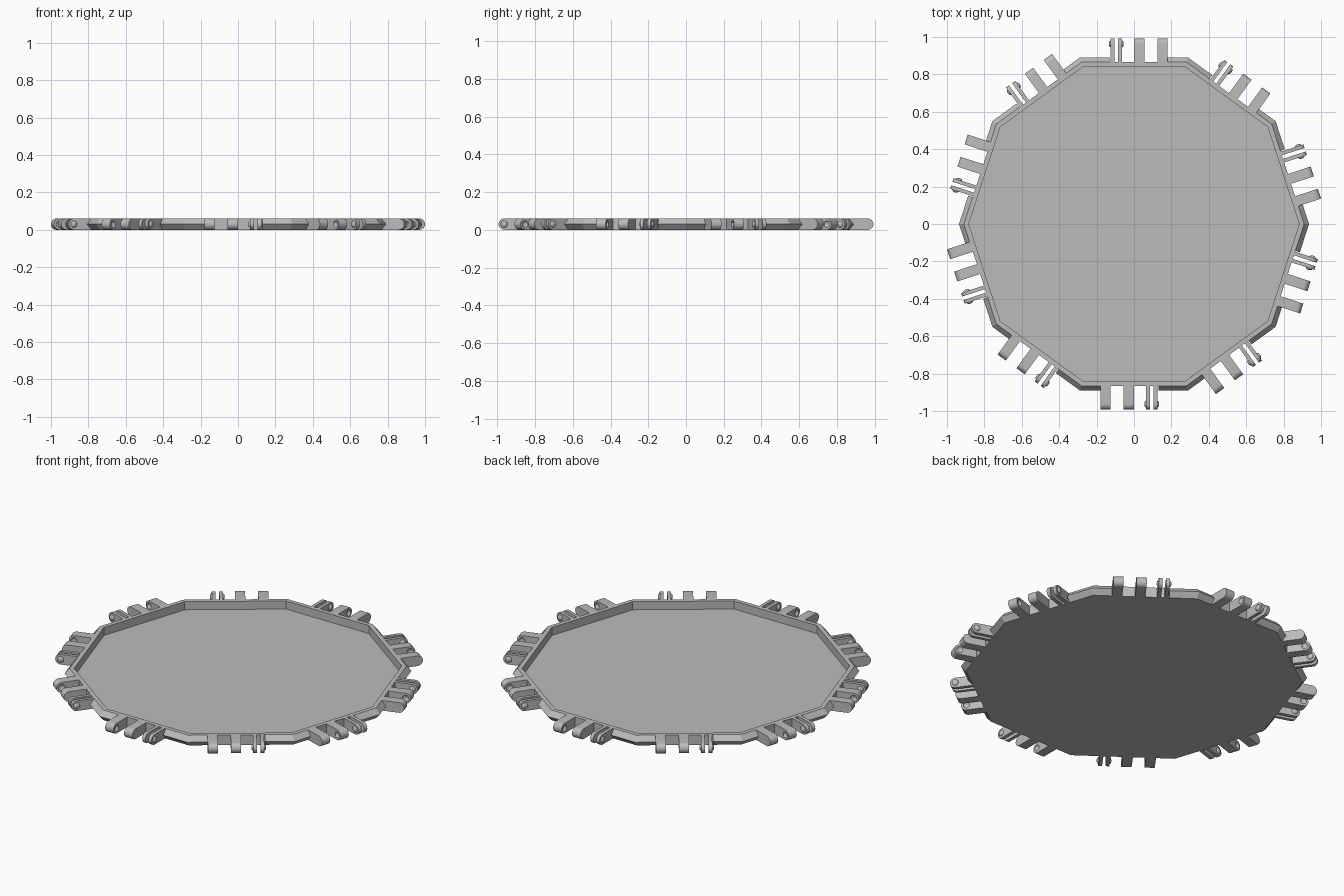
import bpy, bmesh
from math import pi, tan, cos, sin, radians
from mathutils import Matrix, Vector

cube = bpy.data.objects.get("Cube")
if cube:
    bpy.data.objects.remove(cube, do_unlink=True)

SIDES = 10
HEIGHT = 0.06
MID = HEIGHT / 2
FLOOR = 0.012
INNER, WALL, RIM = 0.84, 0.865, 0.89   # distances from centre to the flats
TIP = 0.993

grey = bpy.data.materials.new("plain grey")
grey.use_nodes = True
colour = (0.5, 0.5, 0.5, 1)
grey.diffuse_color = colour
grey.node_tree.nodes["Principled BSDF"].inputs["Base Color"].default_value = colour


def add_object(name, mesh, turn=0.0):
    obj = bpy.data.objects.new(name, mesh)
    bpy.context.collection.objects.link(obj)
    obj.rotation_euler.z = turn
    return obj


def finish(bm, name):
    bmesh.ops.recalc_face_normals(bm, faces=bm.faces)
    mesh = bpy.data.meshes.new(name)
    bm.to_mesh(mesh)
    bm.free()
    mesh.materials.append(grey)
    return mesh


def prism(bm, profile, x0, x1):
    """Extrude a (y, z) profile along x; x0 and x1 give x from y."""
    a = [bm.verts.new((x0(y), y, z)) for y, z in profile]
    b = [bm.verts.new((x1(y), y, z)) for y, z in profile]
    bm.faces.new(a)
    bm.faces.new(b)
    for i in range(len(a)):
        j = (i + 1) % len(a)
        bm.faces.new((a[i], a[j], b[j], b[i]))


def ball(bm, x, depth):
    """Flattened ball at the hinge axis."""
    place = Matrix.Translation((x, TIP - MID, MID)) @ Matrix.Diagonal((depth, 0.018, 0.018, 1))
    bmesh.ops.create_uvsphere(bm, u_segments=16, v_segments=10, radius=1, matrix=place)


# Tray: ten-sided floor with a raised wall
bm = bmesh.new()
rings = []
for flat, z in ((WALL, 0), (WALL, HEIGHT), (INNER, HEIGHT), (INNER, FLOOR)):
    r = flat / cos(pi / SIDES)
    rings.append([bm.verts.new((r * cos(2 * pi * i / SIDES), r * sin(2 * pi * i / SIDES), z))
                  for i in range(SIDES)])
for low, high in zip(rings, rings[1:]):
    for i in range(SIDES):
        j = (i + 1) % SIDES
        bm.faces.new((low[i], low[j], high[j], high[i]))
bm.faces.new(rings[0])
bm.faces.new(rings[-1])
add_object("tray", finish(bm, "tray"))

# Ridged rim on one side, mitred at the corners and open between the hinge parts
bm = bmesh.new()
ridge = [(WALL, 0), (RIM, MID), (WALL, HEIGHT)]
mitre = tan(pi / SIDES)
prism(bm, ridge, lambda y: -y * mitre, lambda y: -0.13)
prism(bm, ridge, lambda y: 0.18, lambda y: y * mitre)
rim_mesh = finish(bm, "rim_edge")

# Round-ended outline shared by all hinge parts
outline = [(WALL - 0.005, 0)]
for step in range(13):
    a = radians(-90 + step * 15)
    outline.append((TIP - MID + MID * cos(a), MID + MID * sin(a)))
outline.append((WALL - 0.005, HEIGHT))

# Thin clip plates with a nub on each outer face
bm = bmesh.new()
for x in (-0.125, -0.085):
    prism(bm, outline, lambda y: x, lambda y: x + 0.02)
for x in (-0.125, -0.065):
    ball(bm, x, 0.01)
clip_mesh = finish(bm, "clip_plates")

# Thick knuckles with facing sockets
bm = bmesh.new()
for x in (0.0, 0.125):
    prism(bm, outline, lambda y: x, lambda y: x + 0.055)
solid = add_object("knuckle_solid", finish(bm, "knuckle_solid"))
bm = bmesh.new()
for x in (0.055, 0.125):
    ball(bm, x, 0.011)
cutter = add_object("socket_cutter", finish(bm, "socket_cutter"))
cutter.hide_render = True
cut = solid.modifiers.new("sockets", "BOOLEAN")
cut.operation = "DIFFERENCE"
cut.solver = "EXACT"
cut.object = cutter
bpy.context.view_layer.update()
graph = bpy.context.evaluated_depsgraph_get()
knuckle_mesh = bpy.data.meshes.new_from_object(solid.evaluated_get(graph))
knuckle_mesh.name = "knuckles"
for helper in (solid, cutter):
    bpy.data.objects.remove(helper, do_unlink=True)

# Repeat the rim and hinge parts around all sides
for i in range(SIDES):
    turn = 2 * pi * i / SIDES
    for name, mesh in (("rim_edge", rim_mesh), ("clip_plates", clip_mesh), ("knuckles", knuckle_mesh)):
        add_object(f"{name}_{i + 1}", mesh, turn)

# Smooth only the rounded tips and nubs
for mesh in (clip_mesh, knuckle_mesh):
    mesh.shade_smooth()
    mesh.set_sharp_from_angle(angle=radians(32))
